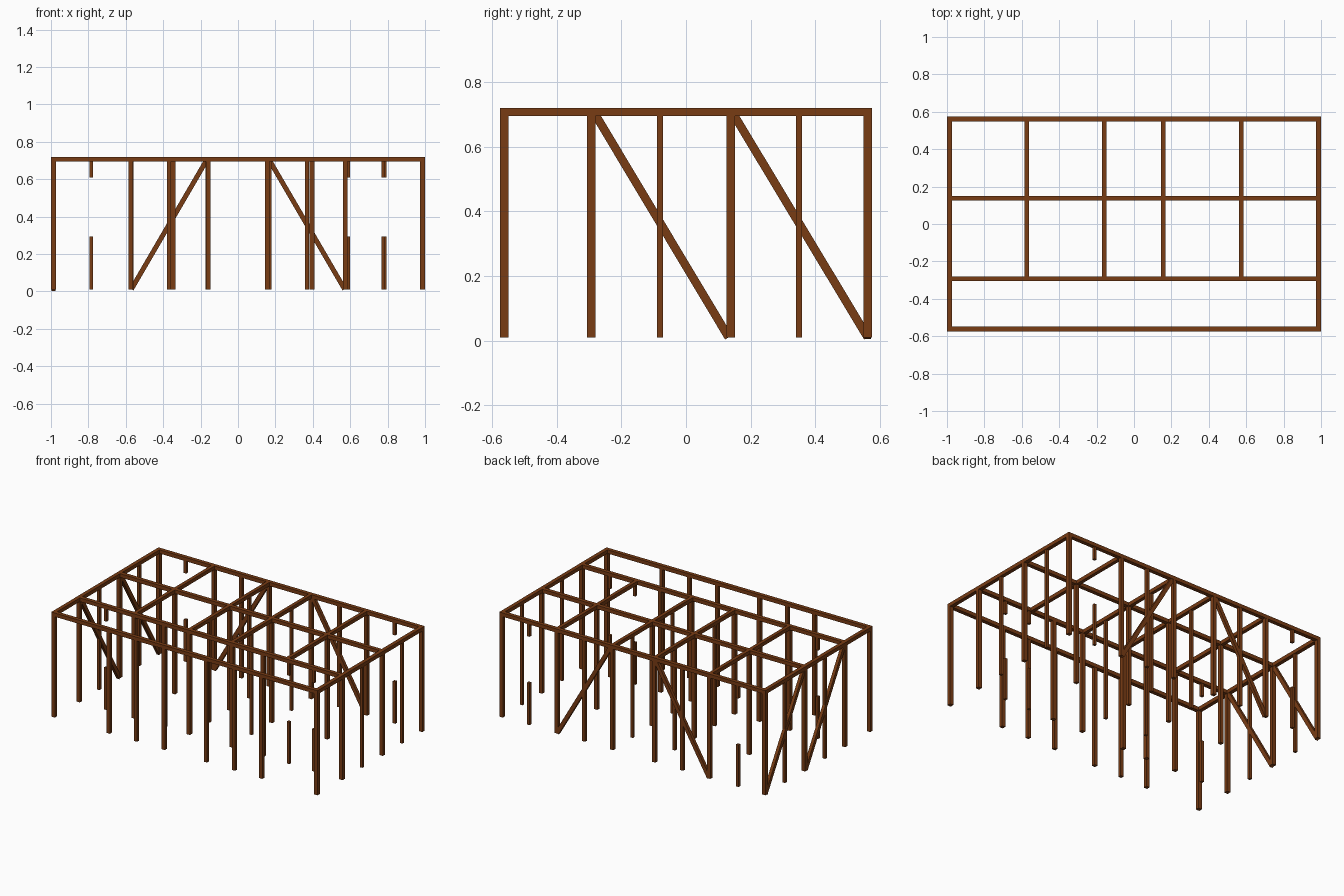
import bpy
from mathutils import Vector

if "Cube" in bpy.data.objects:
    bpy.data.objects.remove(bpy.data.objects["Cube"])

wood = bpy.data.materials.new("brown_timber")
wood.diffuse_color = (0.19, 0.045, 0.007, 1)
wood.use_nodes = True
wood.node_tree.nodes["Principled BSDF"].inputs["Base Color"].default_value = wood.diffuse_color

W = 0.026               # main timber thickness
S = 0.019               # stud thickness
FLOOR, UNDER, TOP = 0.01, 0.695, 0.72
XE, YE = 0.987, 0.562   # outer centre lines
YB, YM = -0.293, 0.138  # porch wall and middle wall
BAYS = [-0.573, -0.16, 0.157, 0.573]


def box(name, centre, size):
    bpy.ops.mesh.primitive_cube_add(size=1, location=centre)
    ob = bpy.context.object
    ob.name = name
    ob.scale = size
    ob.data.materials.append(wood)
    return ob


def post(name, x, y, w=W, z0=FLOOR, z1=UNDER):
    box(name, (x, y, (z0 + z1) / 2), (w, w, z1 - z0))


def brace(name, low, high):
    a, b = Vector(low), Vector(high)
    ob = box(name, (a + b) / 2, (W * 0.8, W, (b - a).length))
    ob.rotation_euler = (b - a).to_track_quat('Z', 'Y').to_euler()


def window_stud(x, y):
    # stud interrupted by a window opening
    post("sill_stud", x, y, S, FLOOR, 0.295)
    post("header_stud", x, y, S, 0.61, UNDER)


# Top beams
zc, h = (UNDER + TOP) / 2, TOP - UNDER
for y in (-YE, YB, YM, YE):
    box("long_beam", (0, y, zc), (2, W, h))
for x in (-XE, XE):
    box("end_beam", (x, 0, zc), (W, 2 * YE, h))
for x in BAYS:
    box("cross_beam", (x, (YB + YE) / 2, zc), (W * 0.9, YE - YB, h))

# Corner and end wall posts, with thinner studs between
for x in (-XE, XE):
    for y in (-YE, YB, YM, YE):
        post("end_post", x, y)
    for y in (-0.08, 0.35):
        post("end_stud", x, y, S)

# Front and back rows
for y in (-YE, YE):
    for x in BAYS:
        post("row_post", x, y, 0.024)
    for x in (-0.368, 0.368):
        post("row_stud", x, y, 0.022)
for x in (-0.785, 0.785):
    window_stud(x, YE)

# Porch wall
for x in (-0.573, -0.347, -0.16, 0.165, 0.395):
    post("porch_wall_post", x, YB)
for x in (-0.785, 0.588, 0.776):
    window_stud(x, YB)

# Middle wall and central hall walls
for x in BAYS:
    post("middle_post", x, YM, 0.024)
for x in BAYS[1:3]:
    for y in (-0.08, 0.35):
        post("hall_stud", x, y, S)

# Diagonal braces: back wall and left wall
for s in (-1, 1):
    brace("back_brace", (s * 0.57, YE, 0.012), (s * 0.17, YE, 0.698))
for y0, y1 in ((YE, 0.148), (0.132, -0.28)):
    brace("left_brace", (-XE, y0, 0.01), (-XE, y1, 0.698))
